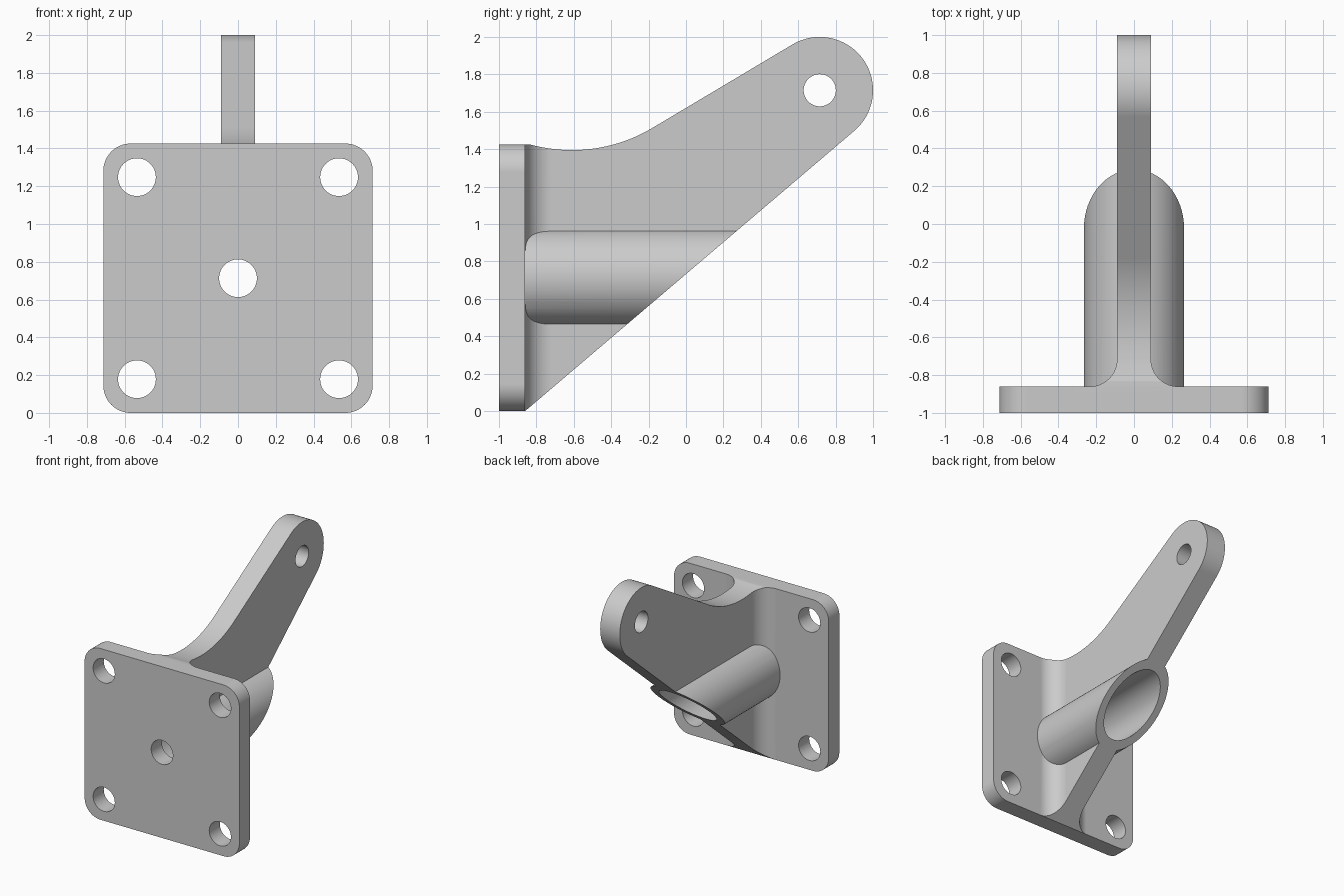
import bpy, bmesh
from math import sin, cos, radians, pi

cube = bpy.data.objects.get("Cube")
if cube:
    bpy.data.objects.remove(cube, do_unlink=True)

grey = bpy.data.materials.new("plain_grey")
grey.use_nodes = True
grey.diffuse_color = (0.6, 0.6, 0.6, 1)
grey.node_tree.nodes["Principled BSDF"].inputs["Base Color"].default_value = (0.6, 0.6, 0.6, 1)


def arc(cx, cy, r, start, end, n=16):
    """Points on an arc, angles in degrees."""
    steps = [radians(start + (end - start) * i / n) for i in range(n + 1)]
    return [(cx + r * cos(t), cy + r * sin(t)) for t in steps]


def circle(cx, cy, r, n=64):
    return arc(cx, cy, r, 0, 360, n)[:-1]


def prism(name, points, axis, low, high):
    """Extrude a 2D outline along one axis."""
    place = {"x": lambda p, d: (d, p[0], p[1]),
             "y": lambda p, d: (p[0], d, p[1]),
             "z": lambda p, d: (p[0], p[1], d)}[axis]
    bm = bmesh.new()
    a = [bm.verts.new(place(p, low)) for p in points]
    b = [bm.verts.new(place(p, high)) for p in points]
    bm.faces.new(a)
    bm.faces.new(b)
    for i in range(len(a)):
        j = (i + 1) % len(a)
        bm.faces.new((a[i], a[j], b[j], b[i]))
    bmesh.ops.recalc_face_normals(bm, faces=bm.faces)
    mesh = bpy.data.meshes.new(name)
    bm.to_mesh(mesh)
    bm.free()
    mesh.materials.append(grey)
    obj = bpy.data.objects.new(name, mesh)
    bpy.context.collection.objects.link(obj)
    return obj


def activate(obj):
    bpy.ops.object.select_all(action="DESELECT")
    obj.select_set(True)
    bpy.context.view_layer.objects.active = obj


def combine(obj, other, operation):
    """Apply a boolean and discard the second solid."""
    mod = obj.modifiers.new(operation, "BOOLEAN")
    mod.operation, mod.object, mod.solver = operation, other, "EXACT"
    activate(obj)
    bpy.ops.object.modifier_apply(modifier=mod.name)
    bpy.data.objects.remove(other, do_unlink=True)


HALF, CORNER = 0.713, 0.145
MID = HALF                      # height of the tube axis
BACK, EMBED = -0.86, -0.92      # rear face of the plate, hidden root of the web
EYE_Y, EYE_Z, EYE_R = 0.715, 1.715, 0.285
SLOPE = 40.3                    # angle of the lower edge

# Mounting plate with rounded corners
inner = HALF - CORNER
outline = []
for sx, sz, start in ((1, 1, 0), (-1, 1, 90), (-1, -1, 180), (1, -1, 270)):
    outline += arc(sx * inner, MID + sz * inner, CORNER, start, start + 90)
bracket = prism("mounting_bracket", outline, "y", -1, BACK)

# Web: plan section with fillets at the plate, trimmed to the side profile
thick, fillet = 0.09, 0.143
right = arc(thick + fillet, BACK + fillet, fillet, 270, 180)
half = [(thick + fillet, EMBED)] + right + [(thick, 1.1)]
plan = half + [(-x, y) for x, y in reversed(half)]
web = prism("web", plan, "z", -0.1, 2.1)

sag = arc(-0.61, 1.395 + 0.84, 0.84, 270 - 17.3, 270 + 30.6, 24)
eye = arc(EYE_Y, EYE_Z, EYE_R, 120.6, SLOPE - 90, 48)
side = [(EMBED, 0.1), (EMBED, 1.3), (BACK, 2 * HALF)] + sag[1:] + eye + [(BACK, 0)]
combine(web, prism("side_profile", side, "x", -0.5, 0.5), "INTERSECT")

# Tube, cut off along the line of the lower edge
tube = prism("tube", circle(0, MID, 0.265), "y", EMBED, 0.6)
end_y, end_z = eye[-1]
mask = [(-1, 0.1), (BACK, 0), (end_y, end_z), (-1, end_z)]
combine(tube, prism("tube_trim", mask, "x", -0.5, 0.5), "INTERSECT")

combine(web, tube, "UNION")
combine(bracket, web, "UNION")

# Tube bore, centre hole, corner holes and eye hole
combine(bracket, prism("bore", circle(0, MID, 0.205), "y", BACK, 0.8), "DIFFERENCE")
holes = [(0, MID)] + [(x, MID + z) for x in (-0.535, 0.535) for z in (-0.535, 0.535)]
for x, z in holes:
    combine(bracket, prism("hole", circle(x, z, 0.1, 48), "y", -1.1, -0.8), "DIFFERENCE")
combine(bracket, prism("eye_hole", circle(EYE_Y, EYE_Z, 0.086, 48), "x", -0.3, 0.3), "DIFFERENCE")

# Smooth curved faces while keeping flat faces and edges crisp
activate(bracket)
bpy.ops.object.shade_smooth_by_angle(angle=radians(30))
weighted = bracket.modifiers.new("weighted_normals", "WEIGHTED_NORMAL")
weighted.keep_sharp = True
